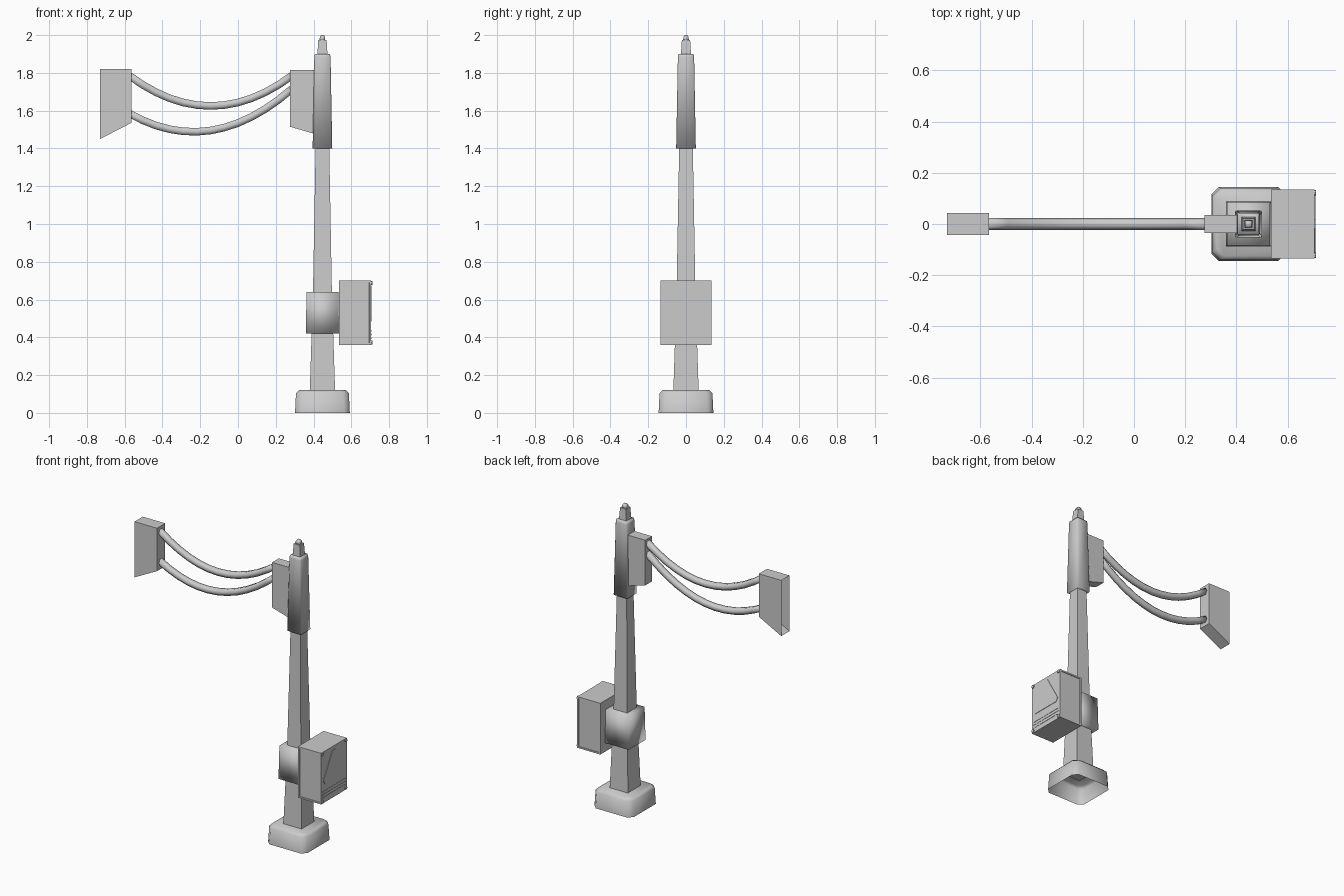
import bpy, bmesh, math
from mathutils import Vector

cube = bpy.data.objects.get("Cube")
if cube:
    bpy.data.objects.remove(cube, do_unlink=True)

GREY = (0.6, 0.6, 0.6, 1)
mat = bpy.data.materials.new("plain_grey")
mat.use_nodes = True
mat.diffuse_color = GREY
mat.node_tree.nodes["Principled BSDF"].inputs["Base Color"].default_value = GREY

POST_X = 0.447


def finish(name, bm, smooth=False):
    bmesh.ops.recalc_face_normals(bm, faces=bm.faces)
    mesh = bpy.data.meshes.new(name)
    bm.to_mesh(mesh)
    bm.free()
    mesh.materials.append(mat)
    for p in mesh.polygons:
        p.use_smooth = smooth
    obj = bpy.data.objects.new(name, mesh)
    bpy.context.collection.objects.link(obj)
    return obj


def loft(bm, rings, caps=(True, True)):
    """Skin a list of equal-length point rings."""
    rows = [[bm.verts.new(p) for p in ring] for ring in rings]
    n = len(rows[0])
    for a, b in zip(rows, rows[1:]):
        for i in range(n):
            j = (i + 1) % n
            bm.faces.new((a[i], a[j], b[j], b[i]))
    for row, cap in zip((rows[0], rows[-1]), caps):
        if cap:
            bm.faces.new(row)


def square(z, h, cut=0):
    """Square ring around the post axis, optionally with cut corners."""
    pts = []
    for sx, sy in ((1, 1), (-1, 1), (-1, -1), (1, -1)):
        if cut:
            corner = [(sx * h, sy * (h - cut)), (sx * (h - cut), sy * h)]
            pts += corner if sx * sy > 0 else corner[::-1]
        else:
            pts.append((sx * h, sy * h))
    return [(POST_X + x, y, z) for x, y in pts]


def tower(name, levels, cut=0, smooth=False, caps=(True, True)):
    bm = bmesh.new()
    loft(bm, [square(z, h, cut) for z, h in levels], caps)
    return finish(name, bm, smooth)


def prism(name, outline, axis, lo, hi, open_x=None):
    """Extrude a 2D outline along x or y."""
    bm = bmesh.new()
    place = (lambda u, v, d: (d, u, v)) if axis == "x" else (lambda u, v, d: (u, d, v))
    loft(bm, [[place(u, v, d) for u, v in outline] for d in (lo, hi)])
    if open_x is not None:
        ends = [f for f in bm.faces if abs(f.calc_center_median().x - open_x) < 0.001]
        bmesh.ops.delete(bm, geom=ends, context="FACES_ONLY")
    return finish(name, bm)


# Post, from the ground up
tower("base_foot", [(0, 0.145), (0.105, 0.14), (0.12, 0.125)],
      cut=0.03, smooth=True, caps=(False, True))
tower("post_shaft", [(0.115, 0.067), (0.64, 0.05), (1.41, 0.036)])
tower("post_collar", [(0.42, 0.088), (0.64, 0.084)], smooth=True)
tower("post_sleeve", [(1.4, 0.052), (1.885, 0.043), (1.9, 0.04)], cut=0.006, smooth=True)
tower("post_cap", [(1.895, 0.027), (1.975, 0.022)])
tower("post_tip", [(1.97, 0.015), (1.99, 0.014), (2.0, 0.008)], smooth=True)

# Cabinet with recessed side panels
bm = bmesh.new()
loft(bm, [[(x, y, z) for x, y in ((0.535, -0.135), (0.705, -0.135), (0.705, 0.135), (0.535, 0.135))]
          for z in (0.36, 0.70)])
bm.normal_update()
bmesh.ops.recalc_face_normals(bm, faces=bm.faces)
sides = [f for f in bm.faces if abs(f.normal.y) > 0.9]
bmesh.ops.inset_individual(bm, faces=sides, thickness=0.014)
bmesh.ops.inset_individual(bm, faces=sides, thickness=0.001, depth=-0.004)
finish("cabinet", bm)

# Cabinet front details
half = [(0.018, 0.675), (0.112, 0.51), (0.1, 0.485)]
sign = half + [(-y, z) for y, z in reversed(half)]
prism("warning_plate", sign, "x", 0.704, 0.708)
for i in range(3):
    z = 0.395 + 0.02 * i
    prism(f"vent_bar_{i + 1}", [(-0.12, z - 0.004), (0.12, z - 0.004),
                                (0.12, z + 0.004), (-0.12, z + 0.004)], "x", 0.704, 0.707)
for name, y, z in (("lower_right", -0.122, 0.373), ("lower_left", 0.122, 0.373),
                   ("upper_right", -0.122, 0.688), ("upper_left", 0.122, 0.688)):
    ring = [(y + 0.011 * math.cos(k * math.pi / 4), z + 0.011 * math.sin(k * math.pi / 4))
            for k in range(8)]
    prism(f"screw_{name}", ring, "x", 0.704, 0.711)

# Cable brackets with slanted undersides
prism("post_bracket", [(0.275, 1.515), (0.43, 1.47), (0.43, 1.815), (0.275, 1.815)],
      "y", -0.035, 0.035)
prism("far_bracket", [(-0.73, 1.45), (-0.565, 1.535), (-0.565, 1.82), (-0.73, 1.82)],
      "y", -0.043, 0.043, open_x=-0.73)


# Sagging cables
def cable(name, z0, z1, sag, steps=12, radius=0.023, sides=6):
    x0, x1 = -0.575, 0.285
    path = []
    for i in range(steps + 1):
        t = i / steps
        path.append(Vector((x0 + (x1 - x0) * t, 0,
                            z0 + (z1 - z0) * t - 4 * sag * t * (1 - t))))
    rings = []
    for i, p in enumerate(path):
        d = (path[min(i + 1, steps)] - path[max(i - 1, 0)]).normalized()
        up = Vector((-d.z, 0, d.x))
        side = Vector((0, 1, 0))
        rings.append([p + radius * (math.cos(a) * side + math.sin(a) * up)
                      for a in (2 * math.pi * k / sides for k in range(sides))])
    bm = bmesh.new()
    loft(bm, rings)
    finish(name, bm, smooth=True)


cable("upper_cable", 1.785, 1.785, 0.16)
cable("lower_cable", 1.585, 1.715, 0.155)
